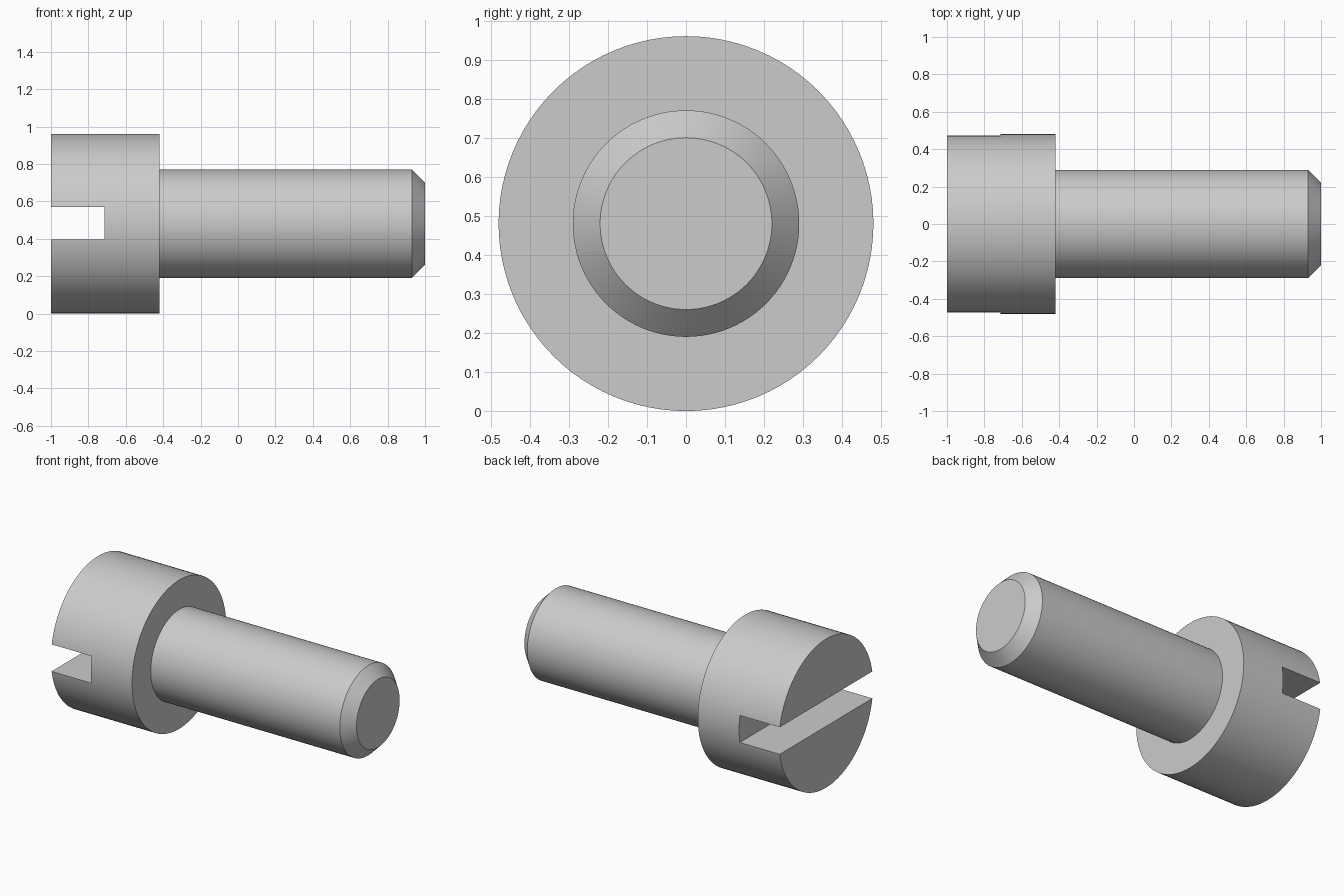
import bpy
import bmesh
import math
from mathutils import Matrix, Vector

default = bpy.data.objects.get("Cube")
if default:
    bpy.data.objects.remove(default, do_unlink=True)

AXIS_Z = 0.48
SEGMENTS = 96


def add_object(name, bm):
    bmesh.ops.recalc_face_normals(bm, faces=bm.faces)
    mesh = bpy.data.meshes.new(name)
    bm.to_mesh(mesh)
    bm.free()
    obj = bpy.data.objects.new(name, mesh)
    bpy.context.collection.objects.link(obj)
    return obj


def lathe_x(name, profile):
    """Revolve (x, radius) points about the screw axis and cap both ends."""
    bm = bmesh.new()
    rings = []
    for x, radius in profile:
        ring = []
        for i in range(SEGMENTS):
            a = math.tau * i / SEGMENTS
            ring.append(bm.verts.new((x, radius * math.cos(a), AXIS_Z + radius * math.sin(a))))
        rings.append(ring)
    for a, b in zip(rings, rings[1:]):
        for i in range(SEGMENTS):
            j = (i + 1) % SEGMENTS
            bm.faces.new((a[i], a[j], b[j], b[i]))
    bm.faces.new(rings[0])
    bm.faces.new(rings[-1])
    return add_object(name, bm)


def box(name, low, high):
    low, high = Vector(low), Vector(high)
    bm = bmesh.new()
    bmesh.ops.create_cube(bm, size=1, matrix=Matrix.Translation((low + high) / 2)
                          @ Matrix.Diagonal((*(high - low), 1)))
    return add_object(name, bm)


# Cylindrical head, shank and chamfered tip in one turned body
screw = lathe_x("slotted_screw", [(-1, 0.48), (-0.42, 0.48), (-0.42, 0.29),
                                  (0.93, 0.29), (1, 0.22)])

# Driver slot across the head
cutter = box("slot_cutter", (-1.2, -0.7, 0.396), (-0.715, 0.7, 0.57))
cutter.hide_render = True
slot = screw.modifiers.new("driver_slot", "BOOLEAN")
slot.operation = "DIFFERENCE"
slot.solver = "EXACT"
slot.object = cutter

bpy.ops.object.select_all(action="DESELECT")
screw.select_set(True)
bpy.context.view_layer.objects.active = screw
bpy.ops.object.modifier_apply(modifier=slot.name)
bpy.data.objects.remove(cutter, do_unlink=True)

# Smooth round walls with crisp edges
bpy.ops.object.shade_smooth_by_angle(angle=math.radians(30))
